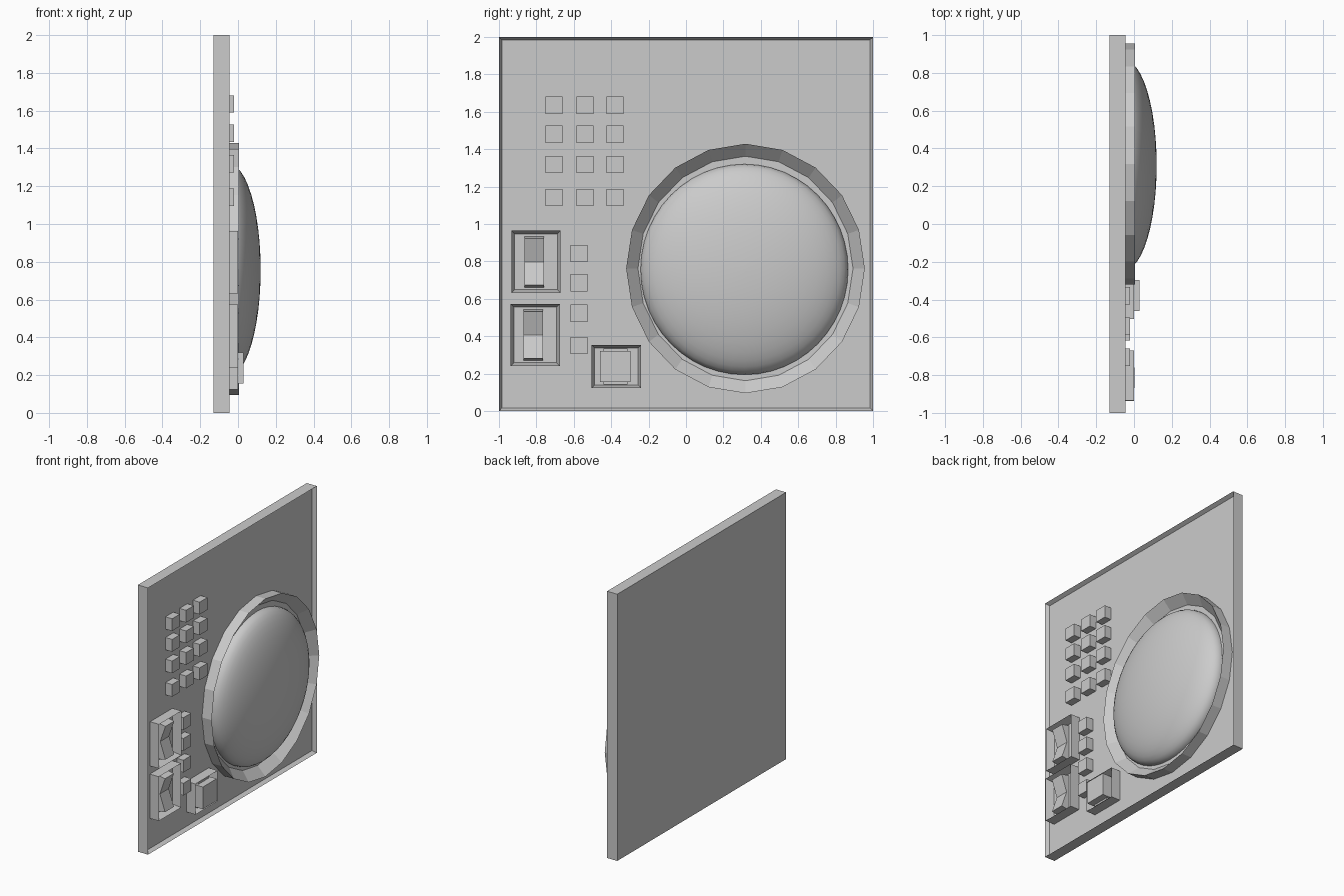
import bpy, bmesh, math

if "Cube" in bpy.data.objects:
    bpy.data.objects.remove(bpy.data.objects["Cube"])


def rect(x, cy, cz, hy, hz):
    """Rectangular loop in a plane facing +x."""
    return [(x, cy + a * hy, cz + b * hz) for a, b in ((-1, -1), (1, -1), (1, 1), (-1, 1))]


def oval(x, cy, cz, ry, rz, n):
    """Elliptical loop in a plane facing +x, first corner at the top."""
    return [(x, cy + ry * math.sin(2 * math.pi * i / n), cz + rz * math.cos(2 * math.pi * i / n))
            for i in range(n)]


def loft(name, loops):
    """Closed solid skinned through matching loops and capped at both ends."""
    bm = bmesh.new()
    rings = [[bm.verts.new(p) for p in loop] for loop in loops]
    for a, b in zip(rings, rings[1:]):
        n = len(a)
        for i in range(n):
            j = (i + 1) % n
            bm.faces.new((a[i], a[j], b[j], b[i]))
    bm.faces.new(rings[0])
    bm.faces.new(rings[-1])
    bmesh.ops.recalc_face_normals(bm, faces=bm.faces)
    mesh = bpy.data.meshes.new(name)
    bm.to_mesh(mesh)
    bm.free()
    obj = bpy.data.objects.new(name, mesh)
    bpy.context.collection.objects.link(obj)
    return obj


def block(name, x0, x1, cy, cz, hy, hz):
    return loft(name, [rect(x0, cy, cz, hy, hz), rect(x1, cy, cz, hy, hz)])


def tray(name, x0, x1, floor, cy, cz, hy, hz, wall):
    """Box whose front is recessed with thin sloped walls."""
    return loft(name, [rect(x0, cy, cz, hy, hz), rect(x1, cy, cz, hy, hz),
                       rect(floor, cy, cz, hy - wall, hz - wall)])


FLOOR = -0.075

# Wall panel with a shallow recessed front
tray("panel", -0.13, -0.046, FLOOR, 0, 1, 1, 1, 0.015)

# Faceted ring with a funnel-shaped inside
CY, CZ = 0.318, 0.762
loft("dome_ring", [oval(-0.09, CY, CZ, 0.638, 0.667, 20),
                   oval(0.005, CY, CZ, 0.638, 0.667, 20),
                   oval(-0.06, CY, CZ, 0.575, 0.60, 20)])

# Smooth shallow dome
loops = [oval(-0.085, 0.312, 0.757, 0.555, 0.563, 48)]
for k in range(12):
    t = math.radians(90 * k / 12)
    c = math.cos(t)
    loops.append(oval(-0.05 + 0.17 * math.sin(t), 0.312, 0.757, 0.555 * c, 0.563 * c, 48))
loops.append(oval(0.12, 0.312, 0.757, 0.01, 0.01, 48))
dome = loft("dome", loops)
bpy.context.view_layer.objects.active = dome
dome.select_set(True)
bpy.ops.object.shade_smooth_by_angle(angle=math.radians(40))

# Keypad of three by four buttons
for z in (1.635, 1.48, 1.318, 1.142):
    for y in (-0.706, -0.54, -0.38):
        block("keypad_button", -0.09, -0.02, y, z, 0.046, 0.046)

# Column of four small buttons
for z in (0.842, 0.686, 0.523, 0.35):
    block("side_button", -0.09, -0.02, -0.572, z, 0.046, 0.046)

# Two rocker switches in recessed frames
for y, z in ((-0.802, 0.798), (-0.806, 0.407)):
    tray("switch_frame", -0.09, 0.0, -0.06, y, z, 0.132, 0.166, 0.018)
    profile = [(-0.07, -0.138), (0.003, -0.125), (-0.04, 0), (0.003, 0.125), (-0.07, 0.138)]
    loft("rocker", [[(px, y + s * 0.052 - 0.01, z + pz) for px, pz in profile] for s in (-1, 1)])

# Push button in a recessed frame
tray("push_frame", -0.09, 0.0, -0.06, -0.372, 0.238, 0.132, 0.115, 0.016)
block("push_base", -0.07, -0.02, -0.378, 0.238, 0.064, 0.096)
block("push_button", -0.07, 0.03, -0.378, 0.238, 0.082, 0.083)
